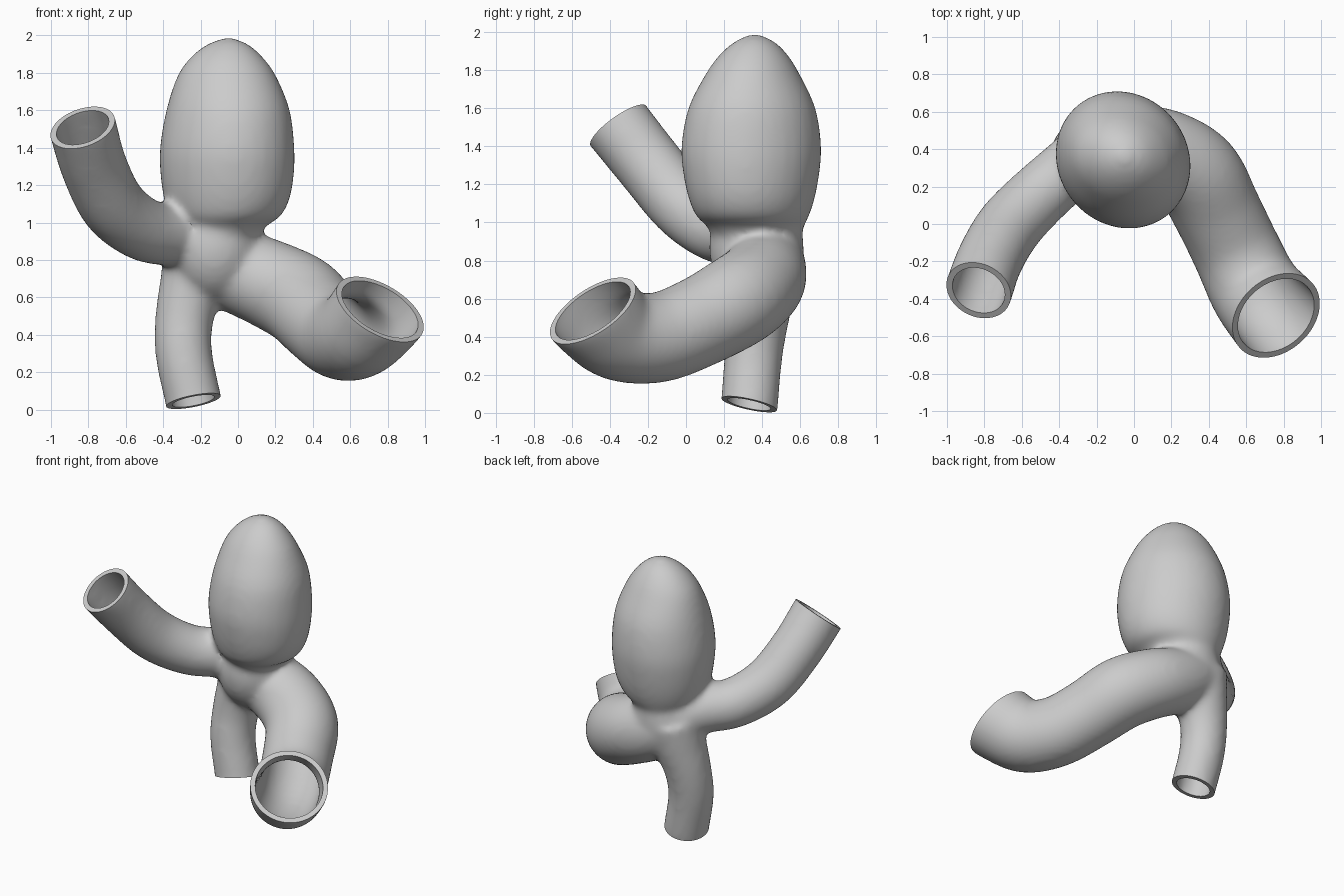
import bpy, bmesh, math
from mathutils import Matrix, Vector

if "Cube" in bpy.data.objects:
    bpy.data.objects.remove(bpy.data.objects["Cube"], do_unlink=True)

WALL = 0.033
SEG = 32

# Branch paths: (x, y, z, radius) from the junction out, and the facing of the open end
BRANCHES = [
    ([(-.2, .41, .83, .2), (0, .41, .74, .225), (.17, .375, .67, .237), (.335, .265, .585, .245),
      (.445, .065, .475, .237), (.55, -.15, .395, .237), (.65, -.355, .415, .247),
      (.76, -.49, .535, .263)],
     (.44, -.5, .74)),
    ([(-.2, .41, .89, .18), (-.35, .29, .93, .168), (-.51, .15, .965, .17), (-.667, -.015, 1.09, .177),
      (-.77, -.19, 1.3, .178), (-.83, -.355, 1.507, .182)],
     (-.28, -.56, .78)),
    ([(-.2, .42, .86, .2), (-.235, .41, .7, .18), (-.285, .385, .5, .157), (-.29, .355, .3, .152),
      (-.238, .333, .045, .151)],
     (.2, -.22, -1)),
]

# Junction ball, taller than wide: centre, radius, stretch
HUB = (-.125, .37, .87), .25, 1.2

# Bulb rings: z, centre x, centre y, radius x, radius y
BULB = [(.9, -.11, .37, .2, .22), (.98, -.09, .365, .24, .255), (1.03, -.07, .35, .295, .295),
        (1.12, -.06, .345, .335, .33), (1.25, -.058, .343, .357, .357), (1.4, -.058, .343, .36, .368),
        (1.6, -.053, .346, .331, .335), (1.78, -.06, .35, .266, .247), (1.88, -.06, .355, .197, .18),
        (1.95, -.055, .36, .115, .105), (1.99, -.05, .36, .02, .02)]
# Phase that turns the bulb's rings into slanted ovals
SLANT = .09


def skin(bm, rings):
    """Join rings of points into a closed surface."""
    loops = [[bm.verts.new(p) for p in ring] for ring in rings]
    for a, b in zip(loops, loops[1:]):
        for i in range(SEG):
            j = (i + 1) % SEG
            bm.faces.new((a[i], a[j], b[j], b[i]))
    bm.faces.new(loops[0][::-1])
    bm.faces.new(loops[-1])


def spline(points, steps=5):
    """Smooth curve through the points."""
    pts = [Vector(p) for p in points]
    pts = [2 * pts[0] - pts[1]] + pts + [2 * pts[-1] - pts[-2]]
    out = []
    for a, b, c, d in zip(pts, pts[1:], pts[2:], pts[3:]):
        for k in range(steps):
            t = k / steps
            out.append(.5 * (2 * b + (c - a) * t + (2 * a - 5 * b + 4 * c - d) * t * t
                             + (3 * b - a - 3 * c + d) * t ** 3))
    return out + [pts[-2]]


def tube(bm, path, facing, inset, extra):
    """Round tube along a path, prolonged past its open end."""
    curve = spline(path)
    end = Vector(path[-1][:3]) + Vector(facing).normalized() * extra
    curve.append(Vector((*end, path[-1][3])))
    centres = [p.to_3d() for p in curve]
    rings, last = [], None
    for i, c in enumerate(centres):
        t = (centres[min(i + 1, len(centres) - 1)] - centres[max(i - 1, 0)]).normalized()
        side = last if last else t.orthogonal()
        u = (side - t * side.dot(t)).normalized()
        v, last, r = t.cross(u), u, curve[i][3] - inset
        rings.append([c + r * (u * math.cos(a) + v * math.sin(a))
                      for a in (math.tau * k / SEG for k in range(SEG))])
    skin(bm, rings)


def bulb(bm, inset):
    """Egg-shaped sac from splined oval rings."""
    centres = spline([row[:3] for row in BULB], 3)
    radii = spline([row[3:] for row in BULB], 3)
    rings = []
    for (z, cx, cy), (rx, ry) in zip(centres, radii):
        rx, ry = max(rx - inset, .01), max(ry - inset, .01)
        height = z if z < 1.7 else z - inset
        rings.append([Vector((cx + rx * math.cos(a), cy + ry * math.sin(a - SLANT), height))
                      for a in (math.tau * k / SEG for k in range(SEG))])
    skin(bm, rings)


def add_object(name, bm):
    bmesh.ops.recalc_face_normals(bm, faces=bm.faces)
    mesh = bpy.data.meshes.new(name)
    bm.to_mesh(mesh)
    bm.free()
    obj = bpy.data.objects.new(name, mesh)
    bpy.context.collection.objects.link(obj)
    return obj


def apply(obj, kind, **settings):
    mod = obj.modifiers.new(kind.title(), kind)
    for key, value in settings.items():
        setattr(mod, key, value)
    bpy.ops.object.select_all(action='DESELECT')
    bpy.context.view_layer.objects.active = obj
    obj.select_set(True)
    bpy.ops.object.modifier_apply(modifier=mod.name)


def vessel_solid(name, inset, extra):
    """Branches, junction and bulb fused into one soft solid."""
    bm = bmesh.new()
    for path, facing in BRANCHES:
        tube(bm, path, facing, inset, extra)
    centre, radius, stretch = HUB
    bmesh.ops.create_uvsphere(bm, u_segments=SEG, v_segments=16, radius=radius - inset,
                              matrix=Matrix.Translation(centre) @ Matrix.Diagonal((1, 1, stretch, 1)))
    bulb(bm, inset)
    obj = add_object(name, bm)
    apply(obj, 'REMESH', mode='VOXEL', voxel_size=.02)
    apply(obj, 'SMOOTH', factor=.5, iterations=14)
    return obj


# Outer wall and hollow inside
vessel = vessel_solid("blood_vessel_with_bulb", 0, .12)
lumen = vessel_solid("lumen_cutter", WALL, .2)

# Blocks that trim the three open ends flat
bm = bmesh.new()
for path, facing in BRANCHES:
    n = Vector(facing).normalized()
    m = n.to_track_quat('Z', 'Y').to_matrix().to_4x4()
    m.translation = Vector(path[-1][:3]) + n * .15
    bmesh.ops.create_cone(bm, cap_ends=True, segments=24, radius1=.34, radius2=.34, depth=.3, matrix=m)
trim = add_object("end_trim_cutter", bm)

for cutter in (lumen, trim):
    apply(vessel, 'BOOLEAN', operation='DIFFERENCE', solver='EXACT', object=cutter)
    bpy.data.objects.remove(cutter, do_unlink=True)

# Plain grey finish
grey = bpy.data.materials.new("plain grey")
grey.use_nodes = True
grey.diffuse_color = (.6, .6, .6, 1)
grey.node_tree.nodes["Principled BSDF"].inputs["Base Color"].default_value = (.6, .6, .6, 1)
vessel.data.materials.clear()
vessel.data.materials.append(grey)
for poly in vessel.data.polygons:
    poly.material_index = 0
bpy.ops.object.select_all(action='DESELECT')
vessel.select_set(True)
bpy.context.view_layer.objects.active = vessel
bpy.ops.object.shade_smooth_by_angle(angle=math.radians(40))
